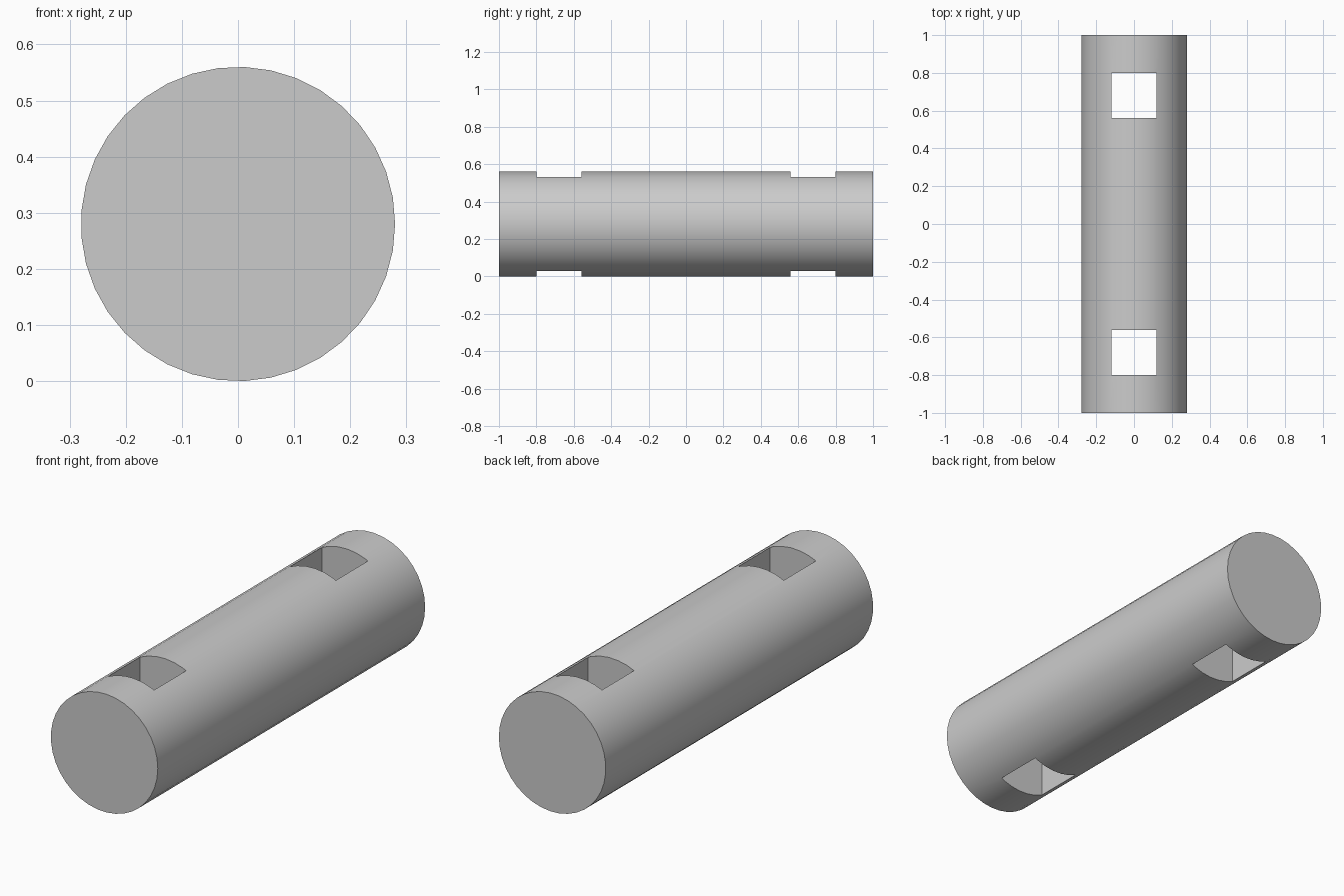
import bpy
import math
from mathutils import Matrix

cube = bpy.data.objects.get("Cube")
if cube:
    bpy.data.objects.remove(cube, do_unlink=True)

RADIUS, LENGTH, SIDES = 0.28, 2.0, 37
HOLE_SIZE, HOLE_Y = 0.24, 0.68

# Plain grey material
grey = bpy.data.materials.new("plain grey")
grey.use_nodes = True
colour = (0.6, 0.6, 0.6, 1.0)
grey.diffuse_color = colour
grey.node_tree.nodes["Principled BSDF"].inputs["Base Color"].default_value = colour

# Round bar lying along y, with one corner of its section pointing to +x
bpy.ops.mesh.primitive_cylinder_add(vertices=SIDES, radius=RADIUS, depth=LENGTH)
bar = bpy.context.object
bar.name = "round_bar"
bar.data.transform(Matrix.Rotation(math.radians(90), 4, "X")
                   @ Matrix.Rotation(math.radians(-90), 4, "Z"))
bar.data.transform(Matrix.Translation((0, 0, RADIUS)))
bar.data.materials.append(grey)

# Square holes right through the bar, one near each end
for y in (-HOLE_Y, HOLE_Y):
    bpy.ops.mesh.primitive_cube_add(size=1, location=(0, y, RADIUS))
    cutter = bpy.context.object
    cutter.name = "hole_cutter"
    cutter.scale = (HOLE_SIZE, HOLE_SIZE, 1)
    cutter.hide_render = True
    cutter.data.materials.append(grey)
    bpy.context.view_layer.update()

    cut = bar.modifiers.new("square hole", "BOOLEAN")
    cut.operation = "DIFFERENCE"
    cut.solver = "EXACT"
    cut.object = cutter
    bpy.context.view_layer.objects.active = bar
    bpy.ops.object.modifier_apply(modifier=cut.name)
    bpy.data.objects.remove(cutter, do_unlink=True)

# Smooth round side, crisp ends and holes
bpy.ops.object.select_all(action="DESELECT")
bar.select_set(True)
bpy.context.view_layer.objects.active = bar
bpy.ops.object.shade_smooth_by_angle(angle=math.radians(25))
